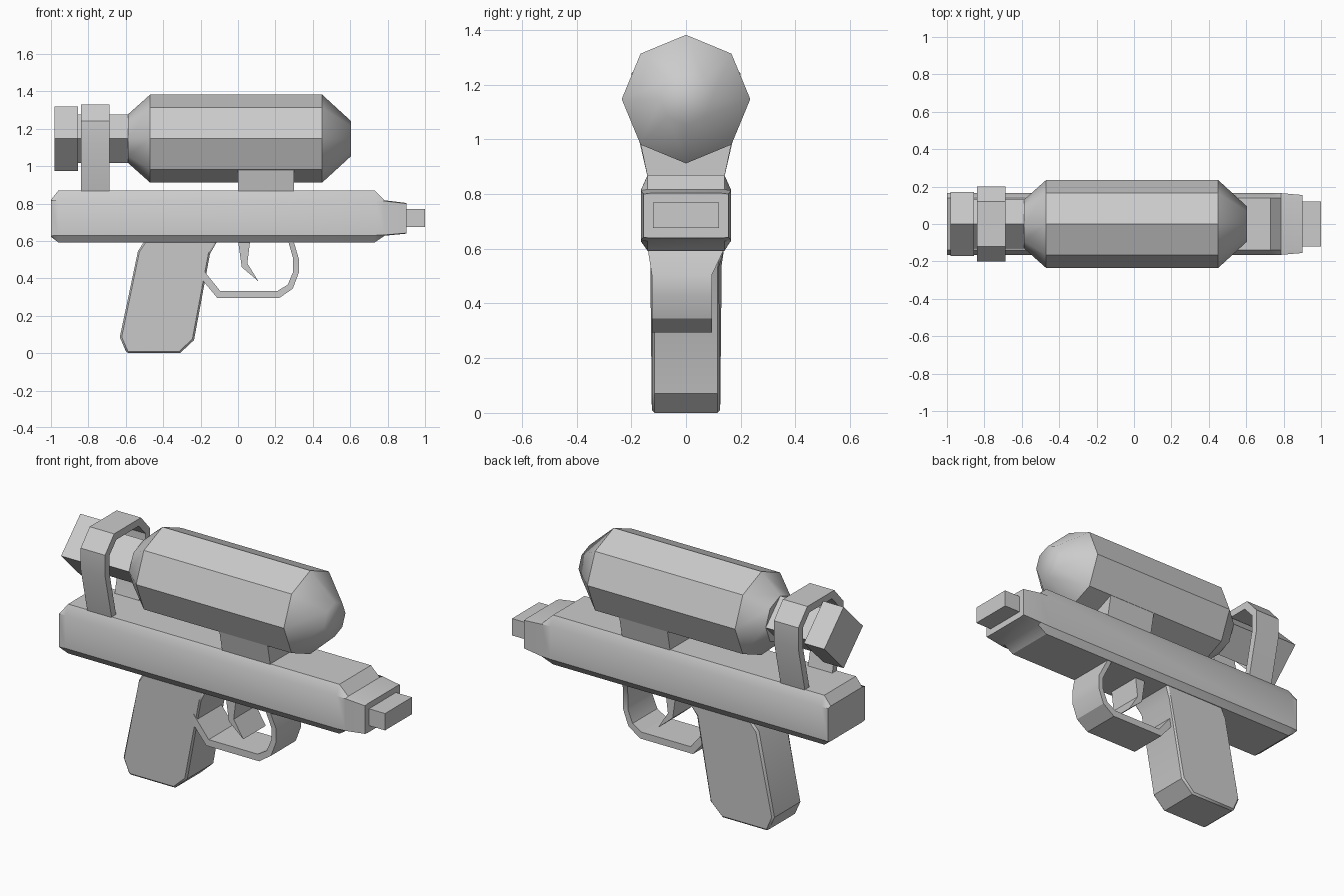
import bpy, bmesh
from math import sin, cos, tau, radians

if "Cube" in bpy.data.objects:
    bpy.data.objects.remove(bpy.data.objects["Cube"])


def loft(name, rings, angle=30):
    """Skin a list of equal-length point rings and cap both ends."""
    bm = bmesh.new()
    loops = [[bm.verts.new(p) for p in ring] for ring in rings]
    n = len(loops[0])
    for a, b in zip(loops, loops[1:]):
        for i in range(n):
            j = (i + 1) % n
            bm.faces.new((a[i], a[j], b[j], b[i]))
    bm.faces.new(loops[0])
    bm.faces.new(loops[-1])
    bmesh.ops.recalc_face_normals(bm, faces=bm.faces)
    mesh = bpy.data.meshes.new(name)
    bm.to_mesh(mesh)
    bm.free()
    mesh.shade_smooth()
    mesh.set_sharp_from_angle(angle=radians(angle))
    obj = bpy.data.objects.new(name, mesh)
    bpy.context.collection.objects.link(obj)
    return obj


AXIS_Z = 1.147


def turned(name, sides, profile, angle=35):
    """Prism along x from (x, radius) pairs, one corner pointing up."""
    return loft(name, [[(x, r * sin(i * tau / sides), AXIS_Z + r * cos(i * tau / sides))
                        for i in range(sides)] for x, r in profile], angle)


def box(name, x0, x1, y, z0, z1, y_top=None):
    t = y_top or y
    return loft(name, [[(x, -y, z0), (x, y, z0), (x, t, z1), (x, -t, z1)] for x in (x0, x1)])


def section(x, top, shoulder, hip, bottom, w):
    """Body cross-section with chamfered long edges."""
    half = [(w * 0.85, bottom), (w, hip), (w, shoulder), (w * 0.85, top)]
    return [(x, y, z) for y, z in half] + [(x, -y, z) for y, z in reversed(half)]


# Main body tapering into the muzzle
loft("body", [
    section(-1.0, 0.820, 0.815, 0.627, 0.622, 0.165),
    section(-0.96, 0.87, 0.815, 0.63, 0.592, 0.165),
    section(0.73, 0.87, 0.815, 0.63, 0.592, 0.165),
    section(0.785, 0.817, 0.813, 0.632, 0.628, 0.165),
    section(0.9, 0.803, 0.800, 0.642, 0.639, 0.155)])
box("muzzle_tip", 0.89, 1.0, 0.12, 0.675, 0.77)

# Tank, nose, neck and square cap
turned("tank", 8, [(-0.588, 0.13), (-0.47, 0.235), (0.45, 0.235)])
turned("tank_nose", 8, [(0.45, 0.235), (0.603, 0.095)], 60)
turned("tank_neck", 4, [(-0.87, 0.13), (-0.57, 0.13)])
turned("tank_cap", 4, [(-0.982, 0.172), (-0.855, 0.172)])
box("tank_mount", 0.0, 0.3, 0.14, 0.86, 0.985, 0.166)

# Strap arching over the neck: outer and inner (y, z) pairs, mirrored
half = [((0.14, 0.86), (0.10, 0.86)), ((0.20, 1.12), (0.16, 1.12)),
        ((0.20, 1.24), (0.16, 1.225)), ((0.12, 1.33), (0.10, 1.29))]
arch = half + [((-o[0], o[1]), (-i[0], i[1])) for o, i in reversed(half)]
loft("neck_strap", [[(-0.84, *o), (-0.688, *o), (-0.688, *i), (-0.84, *i)] for o, i in arch])

# Grip, flared where it meets the body
grip = [(-0.50, 0.60), (-0.535, 0.545), (-0.632, 0.085), (-0.595, 0.0),
        (-0.31, 0.0), (-0.235, 0.07), (-0.15, 0.53), (-0.11, 0.60)]
obj = loft("grip", [[(x, s * (0.14 if z > 0.59 else 0.125), z) for x, z in grip]
                    for s in (-1, 1)])
bevel = obj.modifiers.new("soft_edges", 'BEVEL')
bevel.width = 0.01
bevel.segments = 1
bevel.limit_method = 'ANGLE'
bevel.angle_limit = radians(60)

# Trigger guard: outer and inner (x, z) pairs swept across the width
guard = [((-0.19, 0.39), (-0.19, 0.45)), ((-0.11, 0.294), (-0.095, 0.332)),
         ((0.22, 0.294), (0.21, 0.332)), ((0.293, 0.345), (0.266, 0.366)),
         ((0.325, 0.43), (0.295, 0.435)), ((0.325, 0.505), (0.295, 0.505)),
         ((0.297, 0.60), (0.268, 0.60))]
rings = []
for o, i in guard:
    y0, y1 = (-0.14, 0.14) if o[1] > 0.59 else (-0.125, 0.095)
    rings.append([(o[0], y0, o[1]), (o[0], y1, o[1]), (i[0], y1, i[1]), (i[0], y0, i[1])])
loft("trigger_guard", rings)

# Trigger with a hooked tip
trigger = [(0.0, 0.60), (0.02, 0.46), (0.11, 0.383), (0.05, 0.48), (0.065, 0.60)]
loft("trigger", [[(x, y, z) for x, z in trigger] for y in (-0.11, 0.09)])
